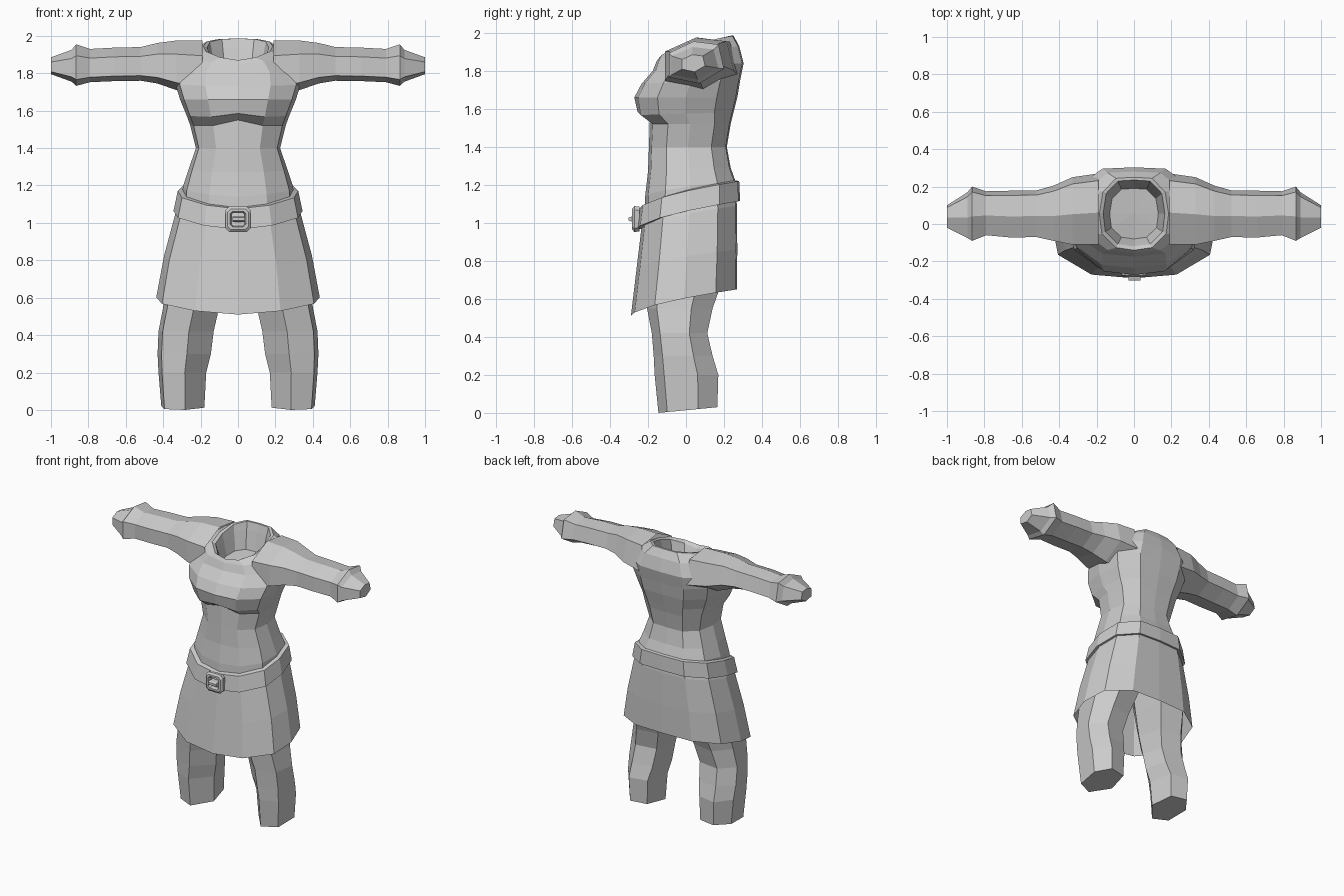
import bpy, bmesh
from mathutils import Vector


def loft(name, rings, cap_start=False, cap_end=False, loop=False):
    """Skin a list of equal-length closed rings with flat faces."""
    bm = bmesh.new()
    vs = [[bm.verts.new(p) for p in r] for r in rings]
    n = len(vs[0])
    pairs = list(zip(vs, vs[1:]))
    if loop:
        pairs.append((vs[-1], vs[0]))
    for a, b in pairs:
        for i in range(n):
            j = (i + 1) % n
            bm.faces.new((a[i], a[j], b[j], b[i]))
    # fan caps
    for flag, r in ((cap_start, vs[0]), (cap_end, vs[-1])):
        if flag:
            c = bm.verts.new(sum((v.co for v in r), Vector()) / n)
            for i in range(n):
                bm.faces.new((r[i], r[(i + 1) % n], c))
    bmesh.ops.recalc_face_normals(bm, faces=bm.faces)
    me = bpy.data.meshes.new(name)
    bm.to_mesh(me)
    bm.free()
    ob = bpy.data.objects.new(name, me)
    bpy.context.collection.objects.link(ob)
    return ob


# unit outline of the body, front centre round to back centre
HALF = [(0, -1), (.52, -.93), (.93, -.55), (1, 0), (.9, .6), (.52, .97), (0, 1)]
BODY = HALF + [(-u, v) for u, v in HALF[-2:0:-1]]


def ring(zf, zb, w, yf, yb, lift=0):
    """Body ring: front/back height, half width, front/back y."""
    pts = []
    for i, (u, v) in enumerate(BODY):
        t = (v + 1) / 2
        pts.append((u * w, yf + t * (yb - yf),
                    zf + (zb - zf) * t ** .6 + (lift if i == 0 else 0)))
    return pts


# torso with bust, collar rim and hollow neck
loft("torso", [ring(*r) for r in [
    (1.00, 1.12, .30, -.22, .25),
    (1.14, 1.22, .295, -.215, .26),
    (1.27, 1.29, .265, -.20, .235),
    (1.40, 1.40, .225, -.195, .215),
    (1.52, 1.52, .255, -.19, .235, .03),
    (1.565, 1.58, .275, -.255, .25, .02),
    (1.66, 1.66, .31, -.272, .27),
    (1.73, 1.75, .335, -.235, .285),
    (1.80, 1.84, .325, -.175, .303),
    (1.85, 1.93, .27, -.155, .28),
    (1.87, 1.985, .185, -.14, .25),
    (1.85, 1.985, .165, -.12, .235),
    (1.83, 1.93, .155, -.11, .22),
    (1.76, 1.80, .13, -.08, .19)]], cap_end=True)

# open flared skirt
loft("skirt", [ring(*r) for r in [
    (1.02, 1.16, .305, -.225, .262),
    (.97, 1.09, .335, -.235, .268),
    (.76, .86, .395, -.26, .27),
    (.51, .65, .437, -.29, .268)]])

# belt band
loft("belt", [ring(*r) for r in [
    (.97, 1.12, .315, -.22, .255),
    (.965, 1.115, .345, -.26, .285),
    (1.075, 1.22, .322, -.245, .28),
    (1.085, 1.225, .29, -.205, .25)]], loop=True)


# buckle frame: chamfered square outlines lofted around the opening
def square(h, y):
    c = h * .7
    return [(x, y, 1.02 + z) for x, z in
            [(-c, -h), (c, -h), (h, -c), (h, c), (c, h), (-c, h), (-h, c), (-h, -c)]]


loft("buckle", [square(.065, -.245), square(.068, -.272), square(.055, -.283),
                square(.042, -.283), square(.036, -.265), square(.036, -.245)], loop=True)
loft("buckle_prong", [[(x, y, 1.02 + z) for x, z in
                       [(-.03, -s), (.035, -s), (.035, s), (-.03, s)]]
                      for y, s in ((-.245, .014), (-.285, .014), (-.303, .008))],
     cap_end=True)

# arm section (y, z) and stations: x, y front, y back, z low, z high
ARM = [(-1, -.7), (-1, .45), (-.1, 1), (.8, .85), (1, -.3), (.1, -1)]
ARM_ST = [
    (.19, -.11, .27, 1.68, 1.975),
    (.33, -.11, .25, 1.71, 1.975),
    (.43, -.09, .205, 1.745, 1.962),
    (.52, -.07, .18, 1.76, 1.94),
    (.66, -.072, .178, 1.758, 1.937),
    (.79, -.06, .175, 1.752, 1.93),
    (.865, -.09, .20, 1.733, 1.955),
    (.89, -.075, .17, 1.755, 1.925),
    (1.0, -.02, .10, 1.795, 1.885)]

# leg section (x, y) and stations: z, x inner, x outer, y front, y back
LEG = [(-.1, -1), (.85, -.7), (1, .35), (.35, 1), (-.7, .85), (-1, -.2)]
LEG_ST = [
    (0.015, .18, .41, -.145, .165),
    (.20, .17, .425, -.165, .17),
    (.30, .145, .43, -.17, .14),
    (.42, .13, .425, -.18, .112),
    (.55, .10, .40, -.205, .14),
    (.72, .05, .38, -.21, .20),
    (.95, .0, .30, -.20, .24)]


def span(lo, hi, t):
    return (lo + hi) / 2 + (hi - lo) / 2 * t


for side, s in (("left", 1), ("right", -1)):
    loft(side + "_arm", [[(s * x, span(yf, yb, u), span(zl, zh, v)) for u, v in ARM]
                         for x, yf, yb, zl, zh in ARM_ST], cap_end=True)
    legs = []
    for k, (z, xi, xo, yf, yb) in enumerate(LEG_ST):
        # the hem rises slightly toward the back and outside
        legs.append([(s * span(xi, xo, u), span(yf, yb, v),
                      z + (.015 * v if k == 0 else 0)) for u, v in LEG])
    loft(side + "_leg", legs, cap_start=True, cap_end=True)
